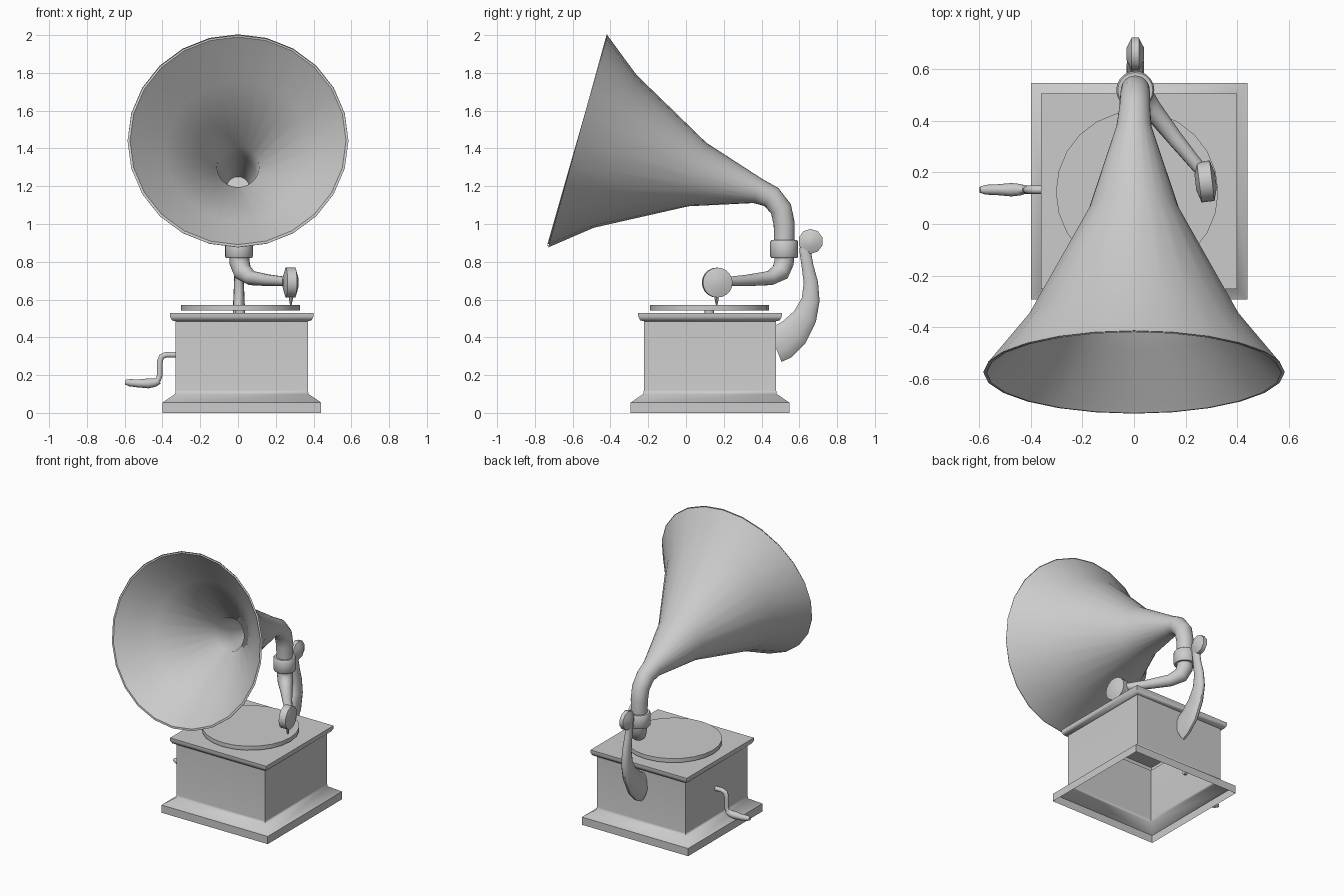
import bpy, bmesh, math
from mathutils import Vector

if "Cube" in bpy.data.objects:
    bpy.data.objects.remove(bpy.data.objects["Cube"])


def finish(name, bm, angle=40):
    bmesh.ops.recalc_face_normals(bm, faces=bm.faces)
    mesh = bpy.data.meshes.new(name)
    bm.to_mesh(mesh)
    bm.free()
    ob = bpy.data.objects.new(name, mesh)
    bpy.context.collection.objects.link(ob)
    bpy.ops.object.select_all(action='DESELECT')
    ob.select_set(True)
    bpy.context.view_layer.objects.active = ob
    bpy.ops.object.shade_smooth_by_angle(angle=math.radians(angle))
    return ob


def skin(bm, rings, cap_start, cap_end):
    """Join vertex rings with quads and optionally close the ends."""
    n = len(rings[0])
    for a, b in zip(rings, rings[1:]):
        for i in range(n):
            j = (i + 1) % n
            bm.faces.new((a[i], a[j], b[j], b[i]))
    if cap_start:
        bm.faces.new(rings[0])
    if cap_end:
        bm.faces.new(rings[-1])


def sweep(name, path, sides=16, hint=(1, 0, 0), caps=(True, True), angle=40, axis=None):
    """Sweep an ellipse along (x, y, z, half_u[, half_v]) stations."""
    bm = bmesh.new()
    pts = [Vector(p[:3]) for p in path]
    u, rings = Vector(hint), []
    for k, p in enumerate(pts):
        if axis:
            t = Vector(axis).normalized()
        else:
            before = (p - pts[k - 1]).normalized() if k else Vector()
            after = (pts[k + 1] - p).normalized() if k + 1 < len(pts) else Vector()
            t = (before + after).normalized()
        u = (u - t * t.dot(u)).normalized()
        v = t.cross(u)
        ru, rv = path[k][3], path[k][-1]
        rings.append([bm.verts.new(p + u * ru * math.cos(a) + v * rv * math.sin(a))
                      for a in (2 * math.pi * i / sides for i in range(sides))])
    skin(bm, rings, *caps)
    return finish(name, bm, angle)


# Cabinet: square moulding profile, open underneath
CX, CY = 0.02, 0.127
bm = bmesh.new()
rings = [[bm.verts.new((CX + sx * h, CY + sy * h, z))
          for sx, sy in ((-1, -1), (1, -1), (1, 1), (-1, 1))]
         for h, z in ((.42, 0), (.42, .055), (.353, .1), (.35, .12), (.35, .485),
                      (.37, .49), (.38, .51), (.38, .53))]
skin(bm, rings, False, True)
finish("cabinet", bm, 50)

# Turntable and its spindle
sweep("turntable", [(.012, .124, .543, .315), (.012, .124, .572, .315)], 24)
sweep("spindle", [(.012, .124, .53, .025), (.012, .124, .545, .025)], 12)

# Horn: outer flare, bent neck, inner flare with a recessed throat
sweep("horn", [(0, -.575, 1.44, .585), (0, -.375, 1.385, .42), (0, .06, 1.2625, .175),
               (0, .38, 1.175, .068), (0.003, .452, 1.143, .06), (.005, .503, 1.08, .058),
               (.005, .52, 1.0, .056), (.005, .52, .9, .054)],
      24, caps=(False, False))
AX = Vector((0, .961, -.275))
inner = []
for d, r in ((0, .585), (-.002, .572), (.02, .553), (.2, .385), (.5, .112), (.65, .095), (.9, .06)):
    inner.append((*(Vector((0, -.575, 1.44)) + AX * d), r))
sweep("horn_inside", inner, 24, caps=(False, True), axis=AX, angle=50)

# Collar under the horn
sweep("collar", [(.005, .52, .82, .068), (.005, .52, .828, .074),
                 (.005, .52, .907, .074), (.005, .52, .915, .068)], 20)

# Tone arm
sweep("tone_arm", [(.007, .52, .84, .054), (.008, .519, .795, .053), (.025, .5, .745, .05),
                   (.07, .445, .714, .039), (.16, .33, .702, .031), (.255, .215, .695, .025)], 14)

# Sound box disc and needle
N = Vector((.99, .12, 0))
C = Vector((.278, .165, .69))
sweep("sound_box", [(*(C + N * s), r) for s, r in
                    ((-.04, .03), (-.025, .079), (.025, .079), (.04, .03))], 20, hint=(0, 0, 1))
sweep("needle", [(.28, .162, .63, .014), (.28, .162, .595, .009), (.28, .162, .57, .004)], 8)

# Rear bracket rising from the cabinet back
sweep("rear_bracket", [(.005, y, z, u, v) for y, z, u, v in
                       ((.47, .36, .034, .1), (.51, .376, .034, .097), (.57, .425, .034, .086),
                        (.63, .51, .033, .066), (.66, .6, .03, .049), (.661, .69, .026, .039),
                        (.643, .78, .023, .032), (.63, .86, .021, .031), (.635, .9, .02, .028))], 14)
# Scroll on top of the bracket
sweep("bracket_scroll", [(.005 + s, .66, .908, r) for s, r in
                         ((-.034, .025), (-.014, .066), (.014, .066), (.034, .025))],
      10, hint=(0, 0, 1), angle=50)

# Winding crank and its grip
sweep("crank", [(-.31, .133, .308, .016), (-.38, .133, .308, .016), (-.405, .133, .298, .016),
                (-.414, .133, .27, .016), (-.414, .133, .2, .016), (-.422, .133, .175, .016),
                (-.45, .133, .165, .016)], 10, hint=(0, 1, 0))
sweep("crank_grip", [(-.415, .133, .168, .014), (-.44, .133, .16, .022), (-.475, .133, .156, .026),
                     (-.53, .133, .156, .021), (-.575, .133, .16, .019), (-.598, .133, .163, .012)],
      12, hint=(0, 1, 0))
